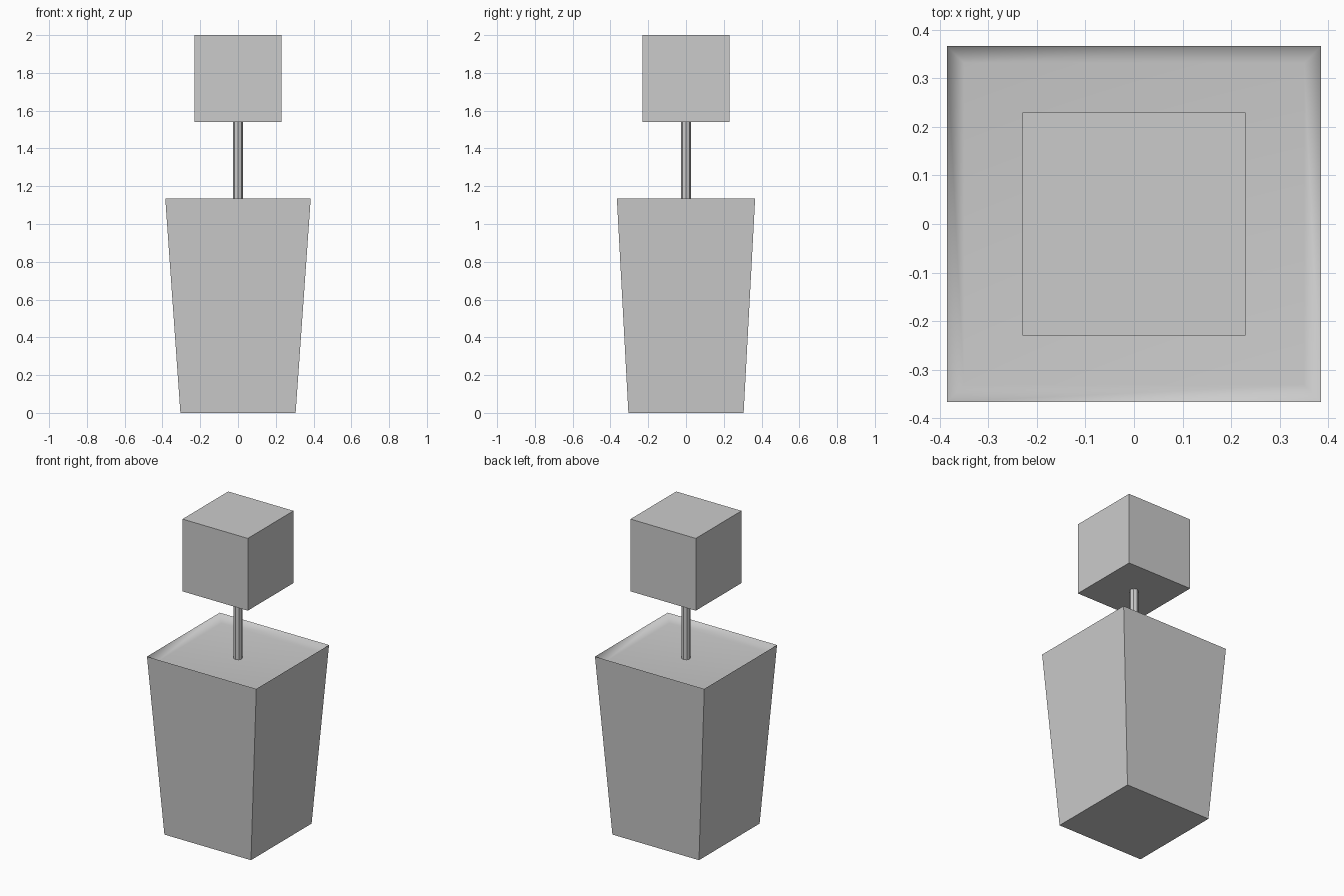
import bpy, bmesh
from math import radians

if "Cube" in bpy.data.objects:
    bpy.data.objects.remove(bpy.data.objects["Cube"])


def make_object(name, bm):
    bmesh.ops.recalc_face_normals(bm, faces=bm.faces[:])
    mesh = bpy.data.meshes.new(name)
    bm.to_mesh(mesh)
    bm.free()
    obj = bpy.data.objects.new(name, mesh)
    bpy.context.collection.objects.link(obj)
    return obj


def loft_rings(bm, rings):
    """Skin a stack of rectangles given as (half_x, half_y, z), capping both ends."""
    loops = [[bm.verts.new((sx * hx, sy * hy, z))
              for sx, sy in ((-1, -1), (1, -1), (1, 1), (-1, 1))]
             for hx, hy, z in rings]
    for a, b in zip(loops, loops[1:]):
        for i in range(4):
            j = (i + 1) % 4
            bm.faces.new((a[i], a[j], b[j], b[i]))
    bm.faces.new(loops[0])
    bm.faces.new(loops[-1])


POT_TOP = 1.135
SOIL_Z = 1.09
CROWN = 0.46
CROWN_Z = 2.0 - CROWN

# Tapered planter with a softly dished soil surface
bm = bmesh.new()
loft_rings(bm, [(0.305, 0.305, 0), (0.385, 0.366, POT_TOP), (0.35, 0.331, SOIL_Z)])
pot = make_object("planter_pot", bm)
bpy.context.view_layer.objects.active = pot
pot.select_set(True)
bpy.ops.object.shade_smooth_by_angle(angle=radians(75))
soften = pot.modifiers.new("flat_soil_shading", 'WEIGHTED_NORMAL')
soften.keep_sharp = True

# Thin faceted trunk, from the soil to the underside of the crown
bpy.ops.mesh.primitive_cylinder_add(
    vertices=8, radius=0.027, depth=CROWN_Z - SOIL_Z + 0.01,
    location=(0, 0, (CROWN_Z + SOIL_Z) / 2))
bpy.context.object.name = "trunk"

# Cube-clipped crown
bpy.ops.mesh.primitive_cube_add(size=CROWN, location=(0, 0, CROWN_Z + CROWN / 2))
bpy.context.object.name = "crown"
